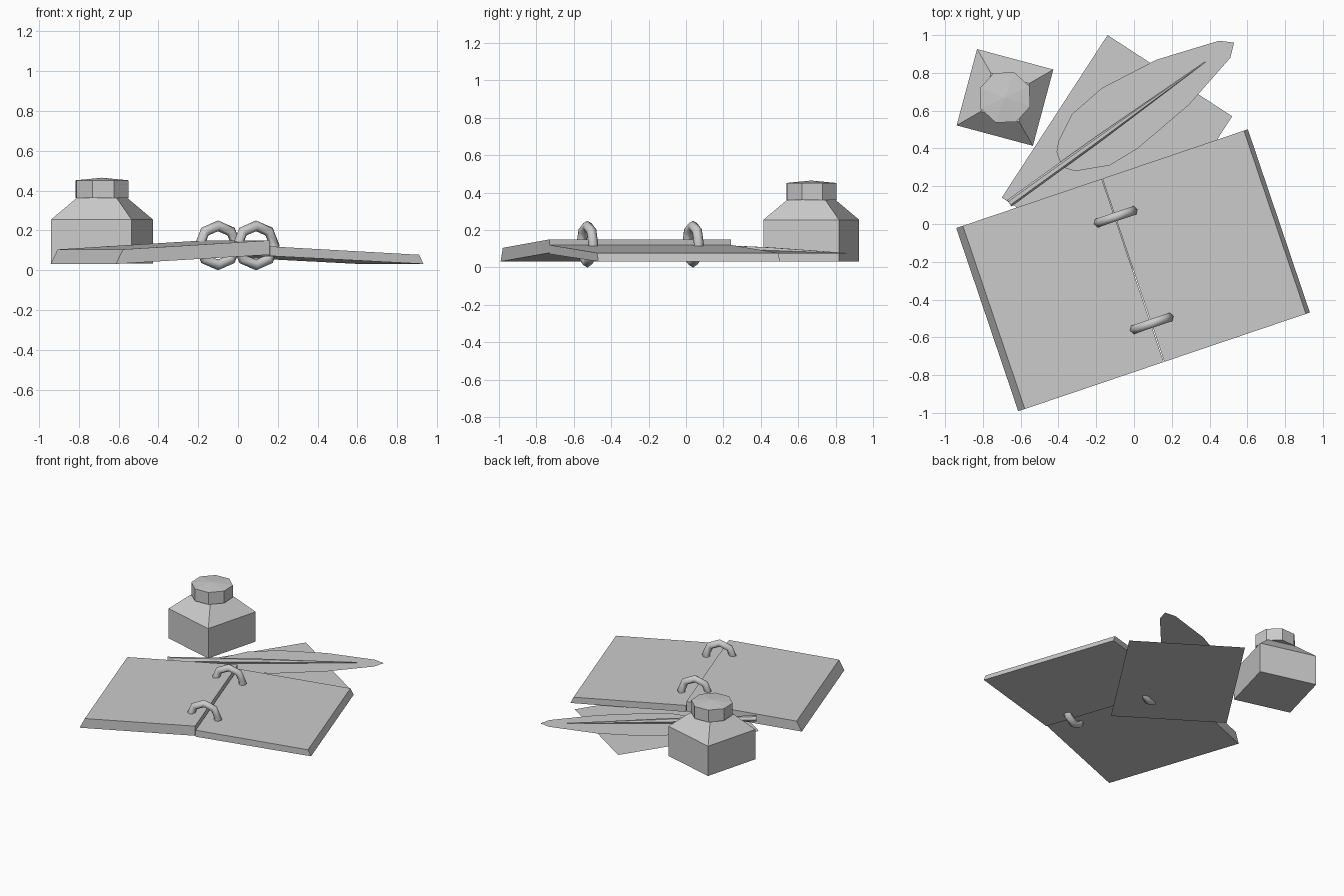
import bpy, bmesh, math
from mathutils import Vector, Matrix

if "Cube" in bpy.data.objects:
    bpy.data.objects.remove(bpy.data.objects["Cube"])

BOOK_ROT = math.radians(18.7)
BOOK_AT = Vector((-0.005, -0.245, 0))


def make(name, verts, faces, at=(0, 0, 0), rot=0.0, fix=True):
    """Mesh object from points, turned about z and placed."""
    m = Matrix.Translation(at) @ Matrix.Rotation(rot, 4, 'Z')
    me = bpy.data.meshes.new(name)
    me.from_pydata([m @ Vector(v) for v in verts], [], faces)
    if fix:
        bm = bmesh.new()
        bm.from_mesh(me)
        bmesh.ops.recalc_face_normals(bm, faces=bm.faces)
        bm.to_mesh(me)
        bm.free()
    ob = bpy.data.objects.new(name, me)
    bpy.context.collection.objects.link(ob)
    return ob


def loft(name, rings, apex=None, **kw):
    """Skin a stack of equal-length rings; close with caps or an apex."""
    n = len(rings[0])
    verts = [p for r in rings for p in r]
    faces = [(k * n + i, k * n + (i + 1) % n, (k + 1) * n + (i + 1) % n, (k + 1) * n + i)
             for k in range(len(rings) - 1) for i in range(n)]
    faces.append(tuple(range(n))[::-1])
    last = (len(rings) - 1) * n
    if apex:
        verts.append(apex)
        faces += [(last + i, last + (i + 1) % n, len(verts) - 1) for i in range(n)]
    else:
        faces.append(tuple(last + i for i in range(n)))
    return make(name, verts, faces, **kw)


def ngon(r, z, n, start):
    return [(r * math.cos(start + 2 * math.pi * i / n),
             r * math.sin(start + 2 * math.pi * i / n), z) for i in range(n)]


# Open book: two slanted slabs, each a cross-section run along the spine
for name, section in (
        ("left_book_half", [(-0.815, 0.032), (-0.002, 0.078), (-0.002, 0.15), (-0.778, 0.105)]),
        ("right_book_half", [(0.002, 0.072), (0.815, 0.032), (0.793, 0.078), (0.002, 0.12)])):
    loft(name, [[(u, v, z) for u, z in section] for v in (-0.512, 0.512)],
         at=BOOK_AT, rot=BOOK_ROT)

# Binding rings standing across the spine
for i, v in enumerate((0.298, -0.298)):
    at = BOOK_AT + Matrix.Rotation(BOOK_ROT, 3, 'Z') @ Vector((0, v, 0.125))
    bpy.ops.mesh.primitive_torus_add(major_segments=8, minor_segments=6,
                                     major_radius=0.098, minor_radius=0.027,
                                     location=at, rotation=(math.pi / 2, 0, BOOK_ROT))
    bpy.context.object.name = f"binding_ring_{i + 1}"
    bpy.ops.object.shade_smooth_by_angle(angle=math.radians(65))

# Loose paper sheet lying under the book
make("paper_sheet", [(-0.70, 0.14, 0.033), (-0.04, -0.29, 0.033),
                     (0.52, 0.57, 0.033), (-0.14, 1.0, 0.033)], [(0, 1, 2, 3)], fix=False)

# Feather vane, a thin single outline
outline = [(-0.41, 0.38), (-0.38, 0.30), (-0.31, 0.28), (-0.13, 0.31), (0.02, 0.40),
           (0.29, 0.63), (0.51, 0.88), (0.53, 0.96), (0.45, 0.97), (0.12, 0.87),
           (-0.17, 0.72), (-0.33, 0.58), (-0.40, 0.44)]
make("feather_vane", [(x, y, 0.074) for x, y in outline],
     [tuple(range(len(outline)))], fix=False)

# Tapered feather shaft
a, b = Vector((-0.66, 0.11, 0.105)), Vector((0.38, 0.86, 0.076))
d = (b - a).normalized()
side = d.cross(Vector((0, 0, 1))).normalized()
up = side.cross(d)
shaft = loft("feather_shaft",
             [[p + (side * math.cos(t) + up * math.sin(t)) * r
               for t in [math.pi * k / 3 for k in range(6)]]
              for p, r in ((a, 0.021), (a.lerp(b, 0.45), 0.018), (b, 0.002))])

# Ink bottle: square body with sloped shoulder, octagonal domed cap
INK_AT, INK_ROT = (-0.683, 0.67, 0), math.radians(-15)
s, q = math.sqrt(2), math.pi / 4
loft("ink_bottle", [ngon(0.209 * s, 0.033, 4, q), ngon(0.209 * s, 0.255, 4, q),
                    ngon(0.105 * s, 0.362, 4, q)], at=INK_AT, rot=INK_ROT)
loft("bottle_cap", [ngon(0.142, 0.362, 8, math.radians(70)),
                    ngon(0.142, 0.452, 8, math.radians(70))],
     apex=(0, 0, 0.465), at=INK_AT)
